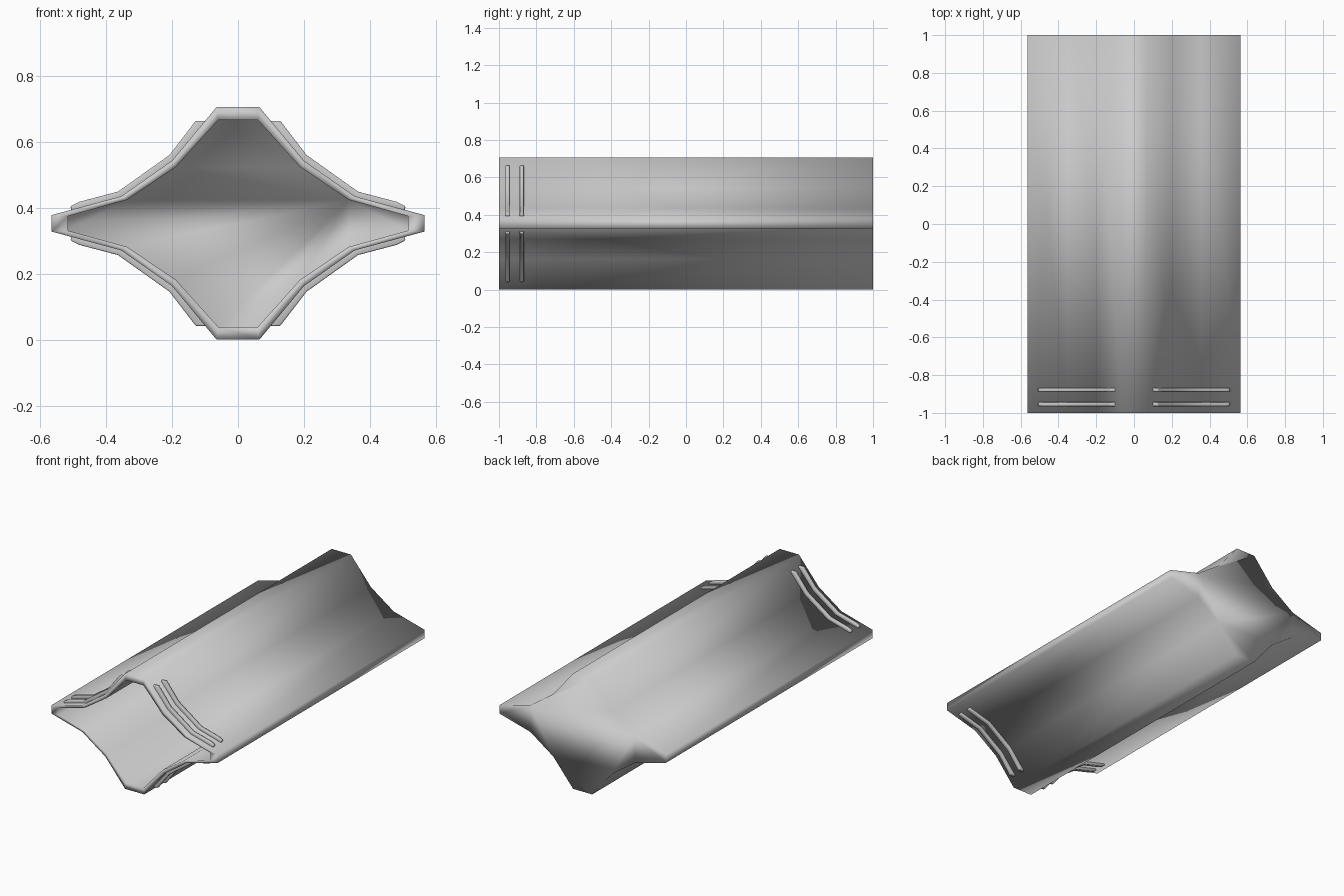
import bpy, bmesh

if "Cube" in bpy.data.objects:
    bpy.data.objects.remove(bpy.data.objects["Cube"])

MID = 0.3525  # height of the horizontal symmetry plane


def make_object(name, bm):
    bmesh.ops.recalc_face_normals(bm, faces=bm.faces)
    for f in bm.faces:
        f.smooth = True
    mesh = bpy.data.meshes.new(name)
    bm.to_mesh(mesh)
    bm.free()
    obj = bpy.data.objects.new(name, mesh)
    bpy.context.collection.objects.link(obj)
    return obj


def full_outline(quarter):
    """Mirror a quarter profile (x, height above middle) into a closed loop."""
    right = quarter + [(x, -z) for x, z in reversed(quarter)]
    return right + [(-x, z) for x, z in reversed(right)]


def ring(bm, outline, y):
    return [bm.verts.new((x, y, MID + z)) for x, z in outline]


def bridge(bm, a, b):
    n = len(a)
    for i in range(n):
        j = (i + 1) % n
        bm.faces.new((a[i], a[j], b[j], b[i]))


# Hollow star-section sleeve, open at the front and closed at the back
outer = full_outline([(0.065, 0.3525), (0.2, 0.19), (0.354, 0.082), (0.565, 0.025)])
inner = full_outline([(0.06, 0.314), (0.189, 0.17), (0.337, 0.071), (0.515, 0.022)])
bm = bmesh.new()
out_back, out_front = ring(bm, outer, 1.0), ring(bm, outer, -1.0)
in_front, in_back = ring(bm, inner, -1.0), ring(bm, inner, 0.96)
bridge(bm, out_back, out_front)
bridge(bm, out_front, in_front)
bridge(bm, in_front, in_back)
bm.faces.new(out_back)
bm.faces.new(in_back)
make_object("sleeve", bm)

# Paired grip ribs following each of the four slopes near the opening
rib = [(0.092, 0.311), (0.128, 0.311), (0.208, 0.207), (0.364, 0.096),
       (0.482, 0.065), (0.508, 0.052), (0.505, 0.036), (0.35, 0.076), (0.195, 0.18)]
for y, row in ((-0.954, "front"), (-0.878, "rear")):
    for sx, side in ((1, "right"), (-1, "left")):
        for sz, level in ((1, "upper"), (-1, "lower")):
            bm = bmesh.new()
            shape = [(sx * x, sz * z) for x, z in rib]
            a, b = ring(bm, shape, y - 0.011), ring(bm, shape, y + 0.011)
            bridge(bm, a, b)
            bm.faces.new(a)
            bm.faces.new(b)
            obj = make_object(f"{row}_{level}_{side}_rib", bm)
            bevel = obj.modifiers.new("soft_edges", 'BEVEL')
            bevel.width = 0.004
            bevel.segments = 2
